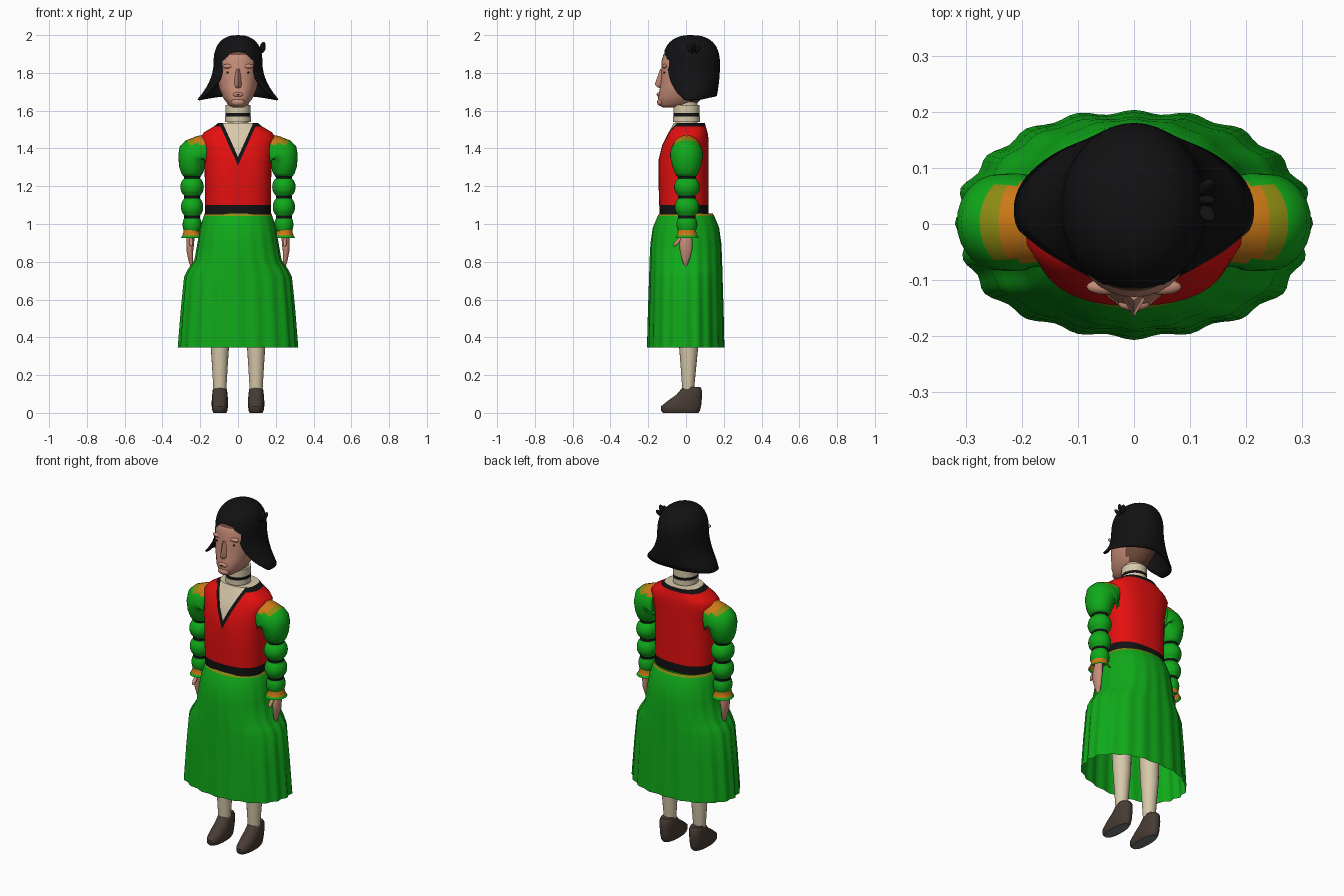
import bpy, bmesh, math
from mathutils import Matrix, Vector

cube = bpy.data.objects.get("Cube")
if cube:
    bpy.data.objects.remove(cube, do_unlink=True)


def material(name, r, g, b):
    m = bpy.data.materials.new(name)
    m.use_nodes = True
    m.diffuse_color = (r, g, b, 1)
    bsdf = m.node_tree.nodes["Principled BSDF"]
    bsdf.inputs["Base Color"].default_value = (r, g, b, 1)
    bsdf.inputs["Roughness"].default_value = 0.8
    return m


GREEN = material("green cloth", 0.005, 0.40, 0.01)
RED = material("red cloth", 0.78, 0.005, 0.005)
BLACK = material("black trim", 0.006, 0.006, 0.007)
CREAM = material("cream linen", 0.68, 0.58, 0.40)
SKIN = material("skin", 0.58, 0.27, 0.19)
ORANGE = material("orange band", 0.60, 0.19, 0.008)
OLIVE = material("olive band", 0.27, 0.26, 0.006)
LEATHER = material("brown leather", 0.065, 0.045, 0.034)
SOLE = material("grey sole", 0.16, 0.19, 0.17)
HAIR = material("brown hair", 0.17, 0.07, 0.045)


def finish(name, bm, mats, rule=None, angle=45):
    """Turn a bmesh into a shaded object; rule picks a material per face."""
    bmesh.ops.remove_doubles(bm, verts=bm.verts, dist=0.0002)
    bmesh.ops.recalc_face_normals(bm, faces=bm.faces)
    bm.normal_update()
    if rule:
        for f in bm.faces:
            f.material_index = mats.index(rule(f.calc_center_median(), f.normal))
    me = bpy.data.meshes.new(name)
    bm.to_mesh(me)
    bm.free()
    for m in mats:
        me.materials.append(m)
    me.shade_smooth()
    me.set_sharp_from_angle(angle=math.radians(angle))
    ob = bpy.data.objects.new(name, me)
    bpy.context.scene.collection.objects.link(ob)
    return ob


def skin(rings, caps=True, closed=True):
    """Bridge rings of points into a surface."""
    bm = bmesh.new()
    rows = [[bm.verts.new(p) for p in ring] for ring in rings]
    n = len(rows[0])
    for a, b in zip(rows, rows[1:]):
        for i in range(n if closed else n - 1):
            j = (i + 1) % n
            bm.faces.new((a[i], a[j], b[j], b[i]))
    if caps:
        bm.faces.new(rows[0])
        bm.faces.new(rows[-1])
    return bm


def oval(z, cx, rx, front, back, n=32, power=2.0, pleat=0.0):
    """Horizontal superellipse ring between two depths."""
    pts = []
    for i in range(n):
        a = math.tau * i / n
        c, s = math.cos(a), math.sin(a)
        k = (abs(c) ** power + abs(s) ** power) ** (-1 / power)
        k *= 1 + pleat * math.cos(20 * a) + 0.4 * pleat * math.sin(7 * a)
        pts.append((cx + rx * k * c, (front + back) / 2 + (back - front) / 2 * k * s, z))
    return pts


def blob(name, loc, size, mat, tilt=(0, 0, 0)):
    bm = bmesh.new()
    rot = Matrix.Rotation(tilt[0], 4, 'X') @ Matrix.Rotation(tilt[1], 4, 'Y')
    mx = Matrix.Translation(loc) @ rot @ Matrix.Diagonal((*size, 1))
    bmesh.ops.create_uvsphere(bm, u_segments=16, v_segments=10, radius=1, matrix=mx)
    return finish(name, bm, [mat])


def lerp_table(table, x):
    for (x0, y0), (x1, y1) in zip(table, table[1:]):
        if x <= x1:
            return y0 + (y1 - y0) * (x - x0) / (x1 - x0)
    return table[-1][1]


# Bodice, cut along the neckline and waistband
shape = [(1.05, .175, -.14, .12), (1.2, .175, -.145, .12), (1.34, .178, -.145, .12),
         (1.42, .188, -.125, .12), (1.46, .198, -.105, .118), (1.485, .18, -.092, .114),
         (1.515, .13, -.075, .105), (1.535, .105, -.065, .1)]
bm = skin([oval(z, 0, rx, f, b, 48, 2.5) for z, rx, f, b in shape])
cuts = [((0, 0, 1.1), (0, 0, 1))]
cuts += [((0, 0, z), (1, 0, -s * .45)) for s in (-1, 1) for z in (1.31, 1.355)]
for co, no in cuts:
    bmesh.ops.bisect_plane(bm, geom=bm.verts[:] + bm.edges[:] + bm.faces[:],
                           plane_co=co, plane_no=Vector(no).normalized())


def bodice_colour(c, n):
    if c.z < 1.1:
        return BLACK
    if n.z > .95 or (c.y < 0 and abs(c.x) < (c.z - 1.355) * .45):
        return CREAM
    if c.z > 1.515 or (c.y < 0 and abs(c.x) < (c.z - 1.31) * .45):
        return BLACK
    return RED


finish("bodice", bm, [RED, BLACK, CREAM], bodice_colour)

# Neck and banded collar
for name, z0, z1, r, mat in (("neck", 1.5, 1.66, .055, CREAM),
                             ("collar_lower", 1.54, 1.57, .068, CREAM),
                             ("collar_ribbon", 1.57, 1.587, .066, BLACK),
                             ("collar_upper", 1.587, 1.63, .067, CREAM)):
    finish(name, skin([oval(z, 0, r, -r, r + .005) for z in (z0, z1)]), [mat])

# Pleated skirt, open at the hem
shape = [(1.055, .176, .142, 0), (1.042, .182, .15, 0), (.98, .2, .175, .004),
         (.9, .213, .186, .008), (.81, .228, .19, .011), (.76, .262, .191, .012),
         (.72, .282, .192, .013), (.55, .298, .197, .016), (.345, .313, .201, .02)]
finish("skirt", skin([oval(z, 0, rx, -ry, ry, 120, 2.15, p) for z, rx, ry, p in shape], caps=False),
       [GREEN, OLIVE], lambda c, n: OLIVE if c.z > 1.042 else GREEN, 60)

# Head with brown hair at the back and hairline
shape = [(1.618, .03, -.125, -.05), (1.632, .052, -.143, .05), (1.67, .08, -.148, .09),
         (1.72, .1, -.138, .12), (1.78, .11, -.13, .14), (1.86, .11, -.13, .145),
         (1.895, .102, -.12, .14), (1.93, .085, -.1, .13), (1.97, .05, -.05, .1)]
finish("head", skin([oval(z, 0, rx, f, b, 32, 2.2) for z, rx, f, b in shape]), [SKIN, HAIR],
       lambda c, n: HAIR if c.z > 1.895 or (c.y > .02 and c.z > 1.632) else SKIN)

# Facial features
nose = [[(-.012, -.125, 1.82), (0, -.137, 1.82), (.012, -.125, 1.82)],
        [(-.022, -.13, 1.74), (0, -.166, 1.738), (.022, -.13, 1.74)],
        [(-.018, -.13, 1.72), (0, -.148, 1.722), (.018, -.13, 1.72)]]
finish("nose", skin(nose), [SKIN], angle=70)
blob("lips", (0, -.143, 1.685), (.028, .012, .012), SKIN)
blob("mouth_line", (0, -.154, 1.686), (.009, .003, .002), BLACK)
blob("chin", (0, -.135, 1.645), (.035, .018, .02), SKIN)
for s, side in ((1, "left"), (-1, "right")):
    blob(side + "_eye", (s * .055, -.115, 1.802), (.006, .004, .006), BLACK)
    blob(side + "_brow", (s * .05, -.112, 1.835), (.035, .014, .012), SKIN)

# Flared hood with face opening
edge = [(0, 1.915), (22, 1.905), (32, 1.85), (42, 1.765), (58, 1.70), (76, 1.66), (110, 1.662), (180, 1.68)]
columns = []
for i in range(73):
    deg = -180 + 5 * i
    a = math.radians(deg)
    low = lerp_table(edge, abs(deg))
    col = []
    for k in range(19):
        z = 2 - (2 - low) * (k / 18) ** 1.7
        dome = max(0, 1 - (max(0, z - 1.84) / .16) ** 2.6) ** (1 / 2.4)
        flare = max(0, (1.85 - z) / .19) ** 2
        rx = .13 * dome + .085 * flare
        ry = .152 * dome - (.02 * flare if abs(deg) > 90 else 0)
        col.append((rx * math.sin(a), .028 - ry * math.cos(a), z))
    columns.append(col)
hood = finish("hood", skin(columns, caps=False, closed=False), [BLACK], angle=60)
mod = hood.modifiers.new("thickness", 'SOLIDIFY')
mod.thickness = .01
mod.offset = -1

# Bow on the left of the hood
for k in range(3):
    blob("bow_loop", (.13, .02 + .022 * k, 1.925 + .014 * (k % 2)), (.014, .01, .026), BLACK, (.6 - .6 * k, .3, 0))

BANDS = (1.25, 1.142, 1.038)
for s, side in ((1, "left"), (-1, "right")):
    # Puffed shoulder, rings turning from the armhole to the upper arm
    turns = [(.165, 1.385, 90, .09, .078), (.19, 1.378, 72, .092, .082), (.197, 1.375, 61, .092, .085),
             (.207, 1.37, 47, .1, .087), (.22, 1.365, 28, .1, .087), (.24, 1.35, 9, .077, .086),
             (.243, 1.305, 0, .069, .075), (.243, 1.27, 0, .058, .062), (.243, 1.252, 0, .046, .05)]
    rings = []
    for x, z, tilt, r, ry in turns:
        t = math.radians(tilt)
        rings.append([(s * (x + r * math.cos(a) * math.cos(t)), .003 + ry * math.sin(a),
                       z + r * math.cos(a) * math.sin(t))
                      for a in (math.tau * i / 28 for i in range(28))])

    def cap_colour(c, n):
        if c.z < 1.425 or abs(c.x) > .27:
            return GREEN
        return ORANGE if abs(c.x) < .236 else OLIVE

    finish(side + "_shoulder_puff", skin(rings), [GREEN, ORANGE, OLIVE], cap_colour, 60)

    # Lower sleeve puffs between black bands
    rings = []
    for top, bottom, r in ((1.25, 1.142, .062), (1.142, 1.038, .059), (1.038, .955, .05)):
        for k in range(9):
            u = k / 8
            z = top - .008 + (bottom - top + .016) * u
            rr = .042 + (r - .042) * math.sin(math.pi * u) ** .7
            rings.append(oval(z, s * .243, rr, -rr * 1.1 + .005, rr * 1.1 + .005, 24))
    rings.insert(0, oval(1.26, s * .243, .045, -.045, .055, 24))
    finish(side + "_sleeve", skin(rings), [GREEN, BLACK],
           lambda c, n: BLACK if min(abs(c.z - b) for b in BANDS) < .009 else GREEN)

    # Flared cuff
    cuff = [(.968, .043), (.95, .045), (.938, .05), (.926, .058)]
    finish(side + "_cuff", skin([oval(z, s * .245, r, -r, r + .01, 24) for z, r in cuff], caps=False),
           [ORANGE, GREEN], lambda c, n: ORANGE if c.z > .938 else GREEN)

    # Hand and thumb
    shape = [(.955, .25, .02, -.02, .03), (.9, .253, .021, -.036, .035), (.86, .255, .018, -.033, .033),
             (.82, .251, .014, -.024, .022), (.79, .248, .01, -.014, .01), (.775, .246, .005, -.006, .004)]
    finish(side + "_hand", skin([oval(z, s * x, rx, f, b, 16) for z, x, rx, f, b in shape]), [SKIN])
    blob(side + "_thumb", (s * .248, -.045, .905), (.011, .011, .032), SKIN, (-.75, 0, 0))

    # Leg
    shape = [(.55, .055, -.045, .07), (.345, .048, -.036, .064), (.24, .041, -.028, .054), (.1, .033, -.018, .04)]
    finish(side + "_leg", skin([oval(z, s * .096, rx, f, b, 20) for z, rx, f, b in shape]), [CREAM])

    # Shoe with grey sole
    shape = [(0, .034, -.12, .065), (.012, .04, -.132, .074), (.035, .043, -.132, .08),
             (.065, .043, -.095, .083), (.095, .041, -.052, .085), (.125, .037, -.026, .083),
             (.138, .032, -.012, .074)]
    finish(side + "_shoe", skin([oval(z, s * .096, rx, f, b, 24, 2.3) for z, rx, f, b in shape]),
           [LEATHER, SOLE], lambda c, n: SOLE if n.z < -.9 else LEATHER)
